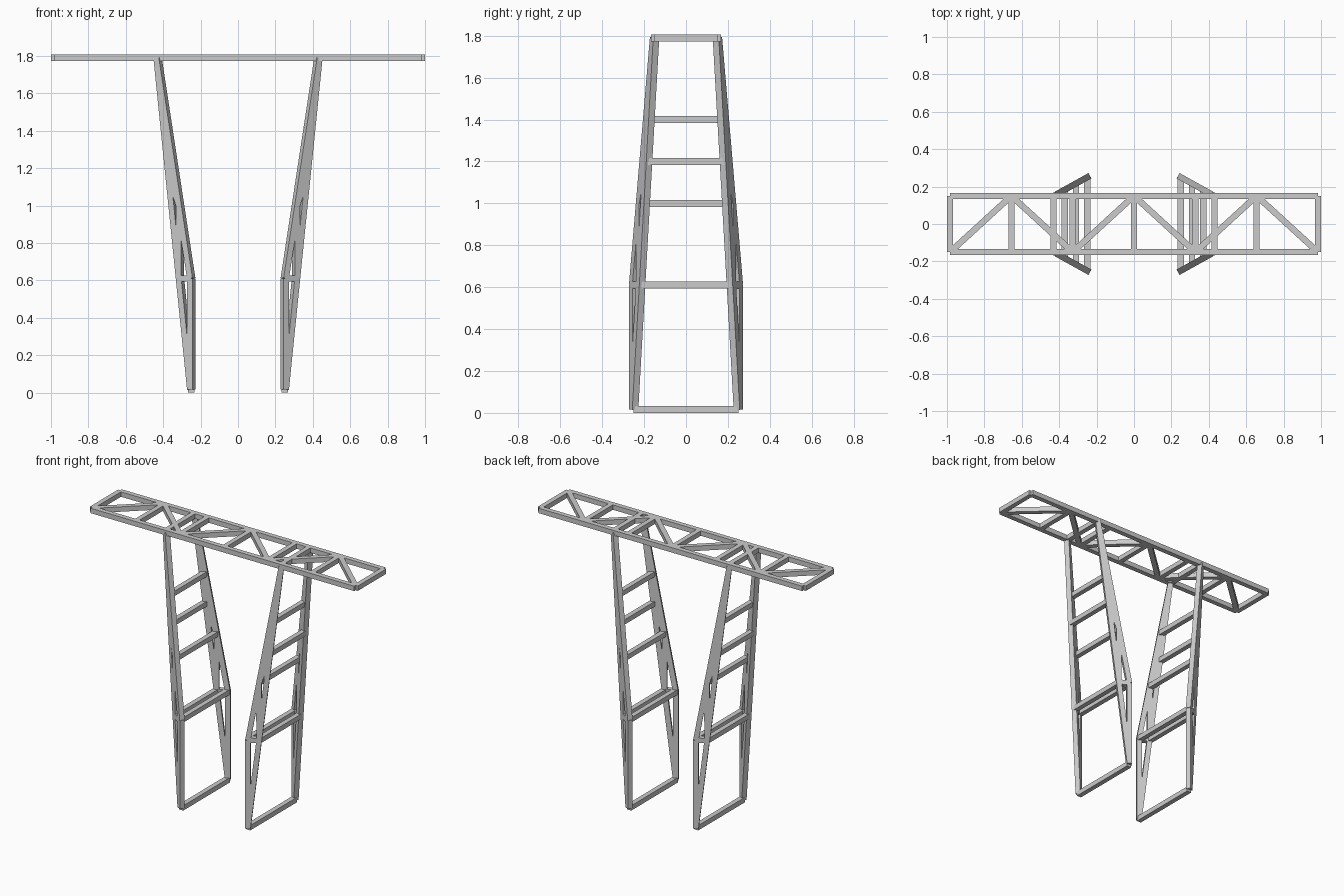
import bpy
from mathutils import Vector, Matrix

if "Cube" in bpy.data.objects:
    bpy.data.objects.remove(bpy.data.objects["Cube"])

T = 0.033            # square tube width
TOP, BOT = 1.79, 0.0165
MID = 0.61           # height of the kink in the inner rail


def beam(name, a, b, side):
    """Square tube from a to b; side is the direction one pair of faces points."""
    a, b = Vector(a), Vector(b)
    d = (b - a).normalized()
    u = Vector(side)
    u = (u - d * u.dot(d)).normalized()
    v = d.cross(u)
    bpy.ops.mesh.primitive_cube_add(size=1)
    o = bpy.context.object
    o.name = name
    rot = Matrix((u, v, d)).transposed().to_4x4()
    o.data.transform(Matrix.Translation((a + b) / 2) @ rot
                     @ Matrix.Diagonal((T, T, (b - a).length, 1)))
    return o


UP = (0, 0, 1)

# Flat top truss: two chords, cross bars and zigzag diagonals
X, Y = 0.9835, 0.15
for s in (-1, 1):
    beam("truss_chord", (-X, s * Y, TOP), (X, s * Y, TOP), UP)
for i in range(-3, 4):
    x = X * i / 3
    beam("truss_cross_bar", (x, -Y, TOP), (x, Y, TOP), UP)
    if i < 3:
        y = -Y if i % 2 else Y
        beam("truss_diagonal", (x, y, TOP), (X * (i + 1) / 3, -y, TOP), UP)

# Leg frames: each lies in a slanted vertical plane; t = 0 at foot, 1 at top


def outer(z):
    return (z - BOT) / (TOP - BOT), z


def inner(z):
    return max(0, (z - MID) / (TOP - MID)), z


foot, knee, head = outer(BOT), inner(MID), outer(TOP)
o1, o2 = outer(MID), outer(1.2)
i1, i2 = inner(1.0), inner(1.4)
members = [("outer_rail", foot, head), ("inner_rail", knee, head),
           ("lower_post", foot, knee), ("middle_post", o1, i1),
           ("upper_post", o2, i2), ("lower_brace", knee, o1),
           ("upper_brace", i1, o2)]

for sx in (-1, 1):
    def place(p, sy):
        return (sx * (0.25 + 0.18 * p[0]), sy * (0.25 - 0.10 * p[0]), p[1])
    for sy in (-1, 1):
        for name, a, b in members:
            beam("leg_" + name, place(a, sy), place(b, sy),
                 (sx * 0.10, sy * 0.18, 0))
    # Rungs join the front and back leg frames
    for p in (foot, knee, o1, i1, o2, i2, head):
        beam("leg_rung", place(p, -1), place(p, 1), UP)
